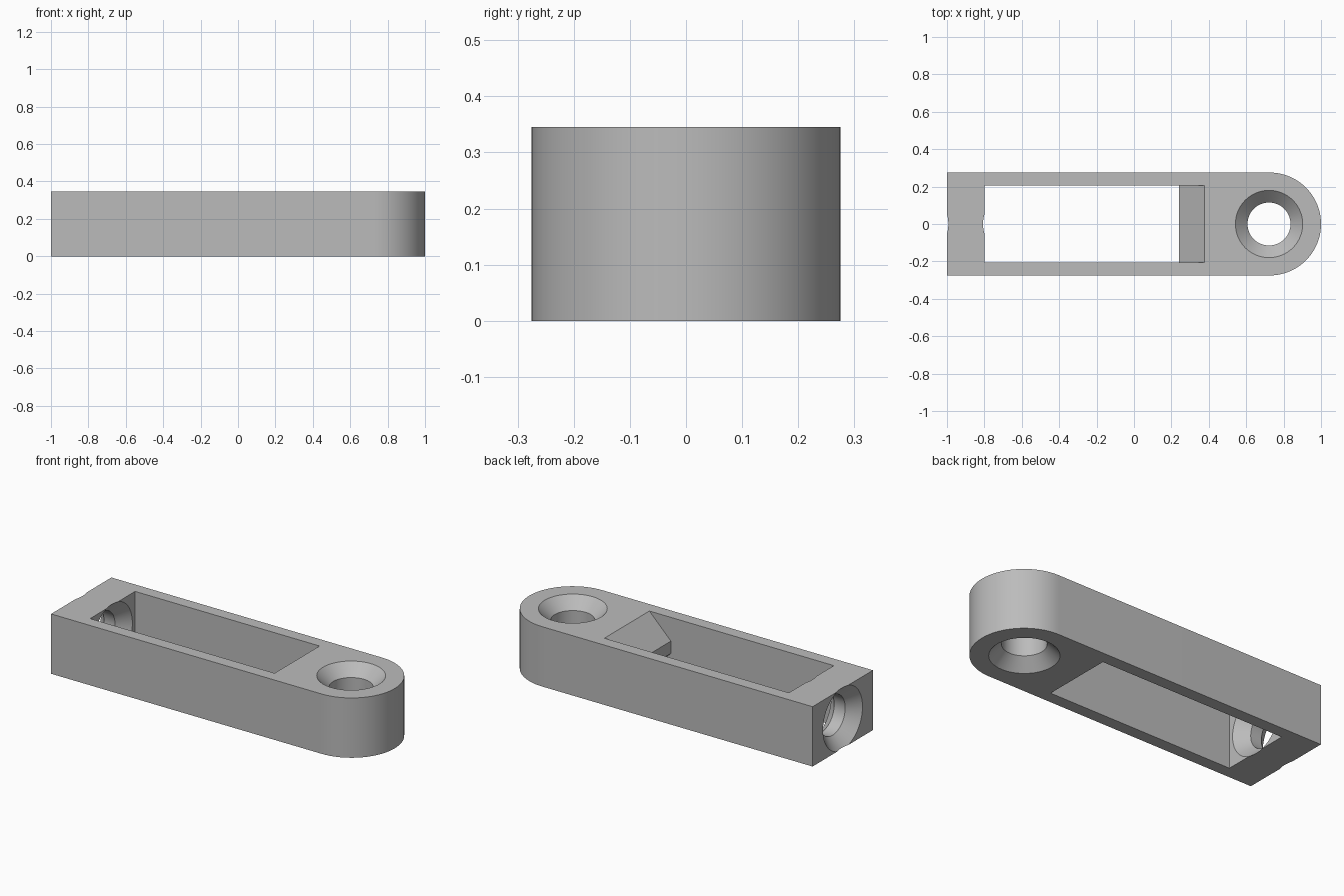
import bpy, bmesh
from math import pi, sin, cos, radians
from mathutils import Matrix, Vector

cube = bpy.data.objects.get("Cube")
if cube:
    bpy.data.objects.remove(cube)

H = 0.345          # bar height
R = 0.275          # half width and nose radius
NOSE = 1 - R       # centre of rounded nose
BORE, RIM = 0.115, 0.18
SINK = RIM - BORE  # 45 degree countersink depth
EPS = 0.02

grey = bpy.data.materials.new("plain grey")
grey.diffuse_color = (0.5, 0.5, 0.5, 1)
grey.use_nodes = True
grey.node_tree.nodes["Principled BSDF"].inputs["Base Color"].default_value = (0.5, 0.5, 0.5, 1)


def finish(name, bm):
    bmesh.ops.recalc_face_normals(bm, faces=bm.faces)
    mesh = bpy.data.meshes.new(name)
    bm.to_mesh(mesh)
    bm.free()
    mesh.materials.append(grey)
    obj = bpy.data.objects.new(name, mesh)
    bpy.context.collection.objects.link(obj)
    return obj


def prism(name, points, sweep):
    """Extrude a closed outline along a vector."""
    bm = bmesh.new()
    face = bm.faces.new([bm.verts.new(p) for p in points])
    ext = bmesh.ops.extrude_face_region(bm, geom=[face])
    moved = [v for v in ext["geom"] if isinstance(v, bmesh.types.BMVert)]
    bmesh.ops.translate(bm, verts=moved, vec=Vector(sweep))
    return finish(name, bm)


def double_countersink(name, depth, matrix, steps=64):
    """Lathed cutter: a bore flaring out at both ends, centred on its axis."""
    h = depth / 2
    profile = [(RIM + EPS, -h - EPS), (BORE, -h + SINK),
               (BORE, h - SINK), (RIM + EPS, h + EPS)]
    bm = bmesh.new()
    rings = [[bm.verts.new((r * cos(2 * pi * i / steps), r * sin(2 * pi * i / steps), z))
              for i in range(steps)] for r, z in profile]
    for low, high in zip(rings, rings[1:]):
        for i in range(steps):
            j = (i + 1) % steps
            bm.faces.new((low[i], low[j], high[j], high[i]))
    bm.faces.new(rings[0])
    bm.faces.new(rings[-1])
    bm.transform(matrix)
    return finish(name, bm)


# Bar with one square end and one rounded nose
arc = [(NOSE + R * cos(a), R * sin(a), 0)
       for a in (radians(-90 + 180 * i / 40) for i in range(41))]
body = prism("bar_body", [(-1, R, 0), (-1, -R, 0)] + arc, (0, 0, H))

# Through slot whose inner end comes to a blunt wedge
X0, X1, C = -0.8, 0.377, 0.137
W = 0.205
outline = [(X0, -EPS), (X1 + EPS, -EPS), (X1, 0), (X1 - C, C), (X1 - C, H - C),
           (X1, H), (X1 + EPS, H + EPS), (X0, H + EPS)]
outline[1] = (X1, -EPS)
outline[6] = (X1, H + EPS)
slot = prism("slot_cutter", [(x, -W, z) for x, z in outline], (0, 2 * W, 0))

# Vertical hole in the nose and lengthwise hole in the square end
nose_hole = double_countersink("nose_hole_cutter", H,
                               Matrix.Translation((NOSE - 0.003, 0, H / 2)))
end_hole = double_countersink("end_hole_cutter", X0 + 1,
                              Matrix.Translation(((X0 - 1) / 2, 0, H / 2))
                              @ Matrix.Rotation(pi / 2, 4, "Y"))

for cutter in (slot, nose_hole, end_hole):
    mod = body.modifiers.new(cutter.name, "BOOLEAN")
    mod.operation = "DIFFERENCE"
    mod.solver = "EXACT"
    mod.object = cutter

# Bake the cuts, then drop the cutters
bpy.context.view_layer.update()
baked = bpy.data.meshes.new_from_object(
    body.evaluated_get(bpy.context.evaluated_depsgraph_get()))
body.modifiers.clear()
body.data = baked
for cutter in (slot, nose_hole, end_hole):
    bpy.data.objects.remove(cutter)

bpy.ops.object.select_all(action="DESELECT")
body.select_set(True)
bpy.context.view_layer.objects.active = body
bpy.ops.object.shade_smooth_by_angle(angle=radians(30))
